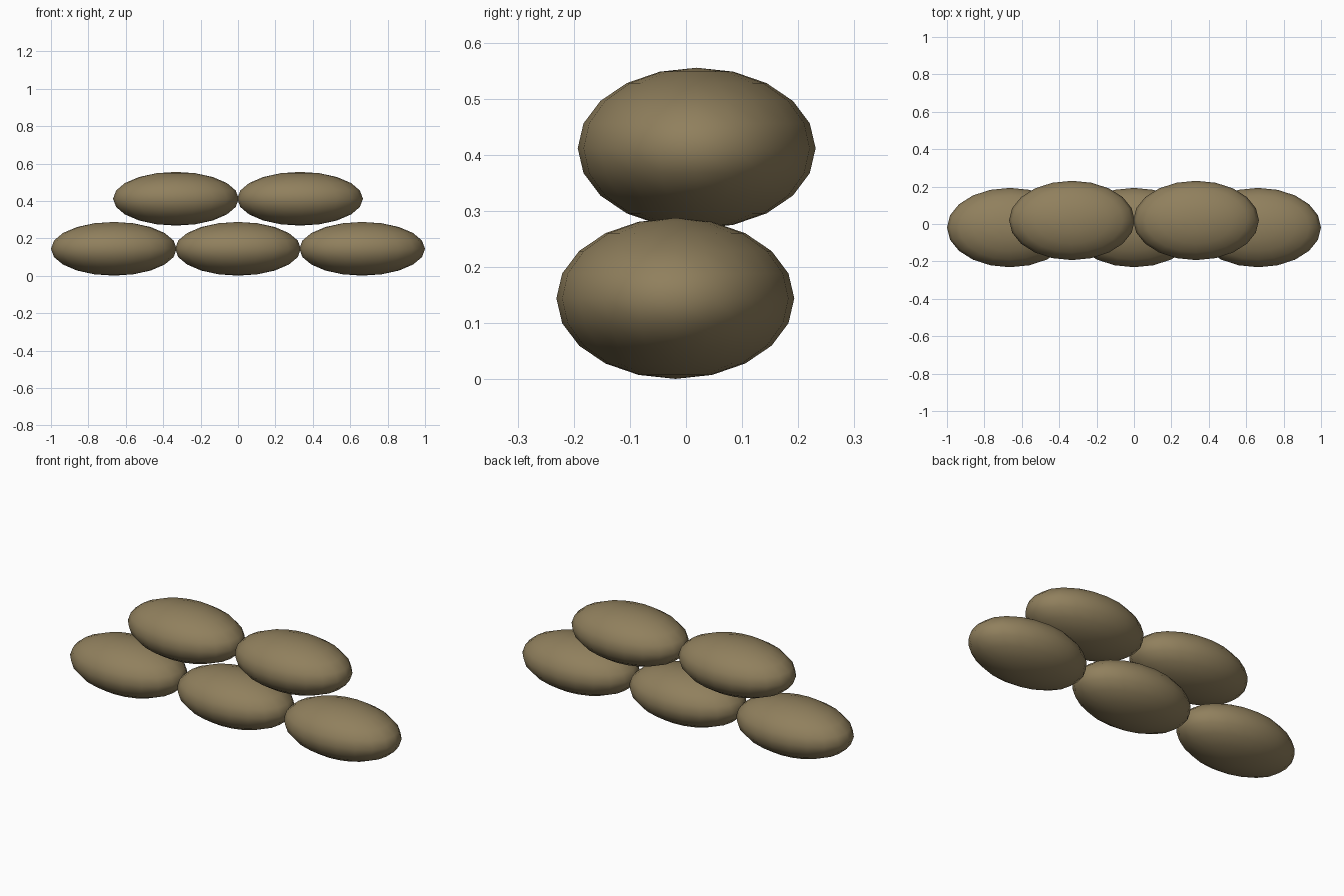
import bpy

if "Cube" in bpy.data.objects:
    bpy.data.objects.remove(bpy.data.objects["Cube"])

# Single burlap colour
burlap = bpy.data.materials.new("khaki burlap")
burlap.diffuse_color = (0.28, 0.215, 0.11, 1)
burlap.use_nodes = True
burlap.node_tree.nodes["Principled BSDF"].inputs["Base Color"].default_value = burlap.diffuse_color


def sandbag(name, x, y, z):
    """One plump bag: a squashed, smooth-shaded sphere."""
    bpy.ops.mesh.primitive_uv_sphere_add(segments=20, ring_count=10, radius=1)
    bag = bpy.context.object
    bag.name = name
    bag.scale = (0.336, 0.212, 0.1435)
    bag.location = (x, y, z)
    bpy.ops.object.transform_apply(location=False, rotation=False, scale=True)
    bpy.ops.object.shade_smooth()
    bag.data.materials.append(burlap)


# Lower row of three, set slightly forward
for i in range(3):
    sandbag(f"lower_sandbag_{i + 1}", (i - 1) * 0.664, -0.019, 0.1445)

# Upper row of two, set slightly back and bridging the gaps
for i in range(2):
    sandbag(f"upper_sandbag_{i + 1}", (i - 0.5) * 0.664, 0.019, 0.412)
